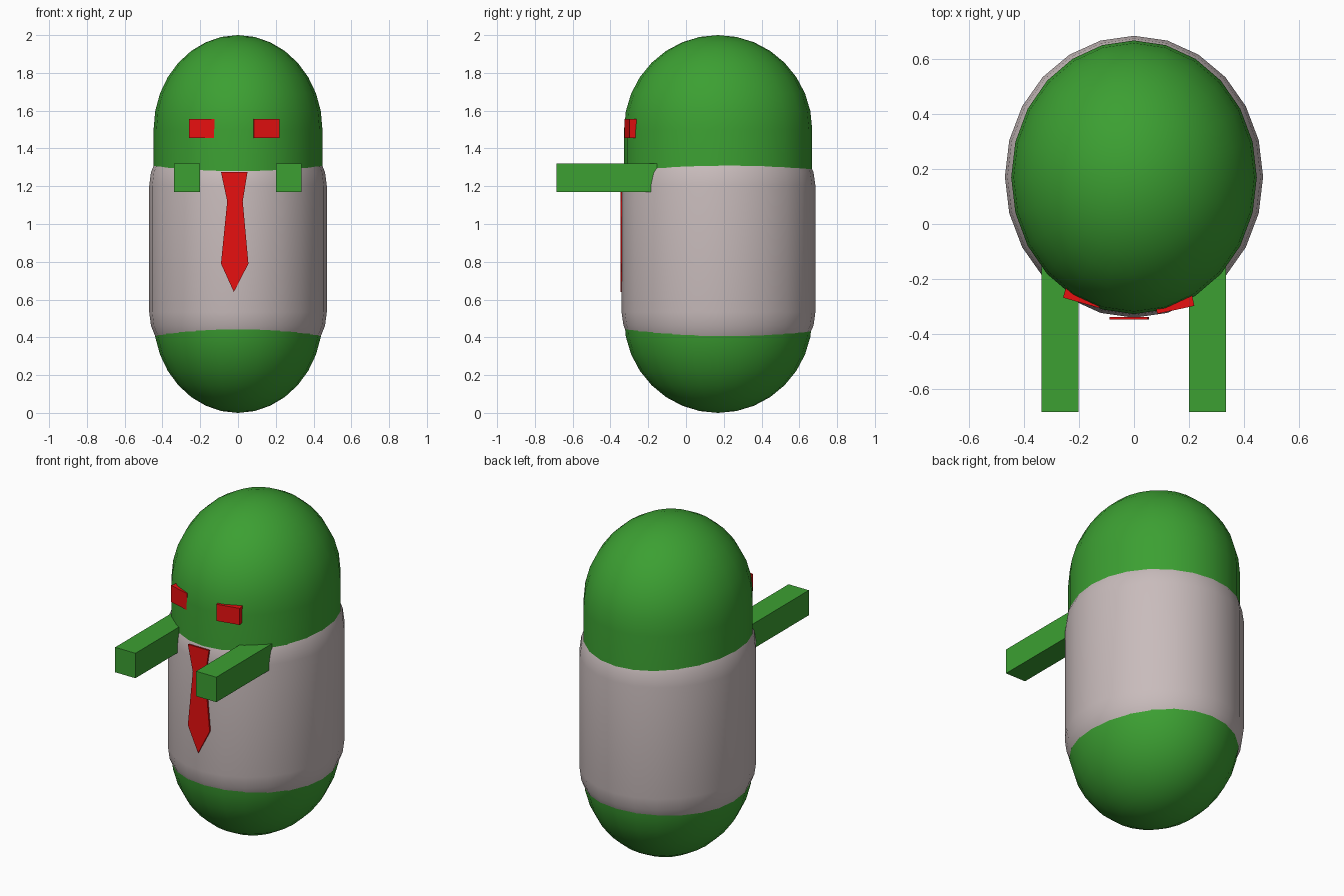
import bpy, bmesh
from math import sin, cos, pi, radians

if "Cube" in bpy.data.objects:
    bpy.data.objects.remove(bpy.data.objects["Cube"])


def material(name, rgb):
    m = bpy.data.materials.new(name)
    m.diffuse_color = (*rgb, 1)
    m.use_nodes = True
    m.node_tree.nodes["Principled BSDF"].inputs["Base Color"].default_value = m.diffuse_color
    return m


GREEN = material("green", (0.045, 0.35, 0.032))
SHIRT = material("shirt_grey", (0.58, 0.50, 0.50))
RED = material("red", (0.80, 0.005, 0.005))


def finish(bm, name, mat):
    bmesh.ops.recalc_face_normals(bm, faces=bm.faces)
    me = bpy.data.meshes.new(name)
    bm.to_mesh(me)
    bm.free()
    ob = bpy.data.objects.new(name, me)
    bpy.context.collection.objects.link(ob)
    me.materials.append(mat)
    return ob


def capsule(name, mat, center, rx, ry, cap, half, segs=24, rings=8):
    """Elliptical capsule: half = half height of the straight part, cap = dome height."""
    bm = bmesh.new()
    profile = []
    for side in (-1, 1):
        angles = [pi / 2 * i / rings for i in range(rings)]
        if side < 0:
            angles.reverse()
        profile += [(cos(a), side * (half + cap * sin(a))) for a in angles]
    cx, cy, cz = center
    loops = [[bm.verts.new((cx + rx * r * cos(2 * pi * k / segs),
                            cy + ry * r * sin(2 * pi * k / segs), cz + z))
              for k in range(segs)] for r, z in profile]
    for a, b in zip(loops, loops[1:]):
        for k in range(segs):
            n = (k + 1) % segs
            bm.faces.new((a[k], a[n], b[n], b[k]))
    for loop, s in ((loops[0], -1), (loops[-1], 1)):
        pole = bm.verts.new((cx, cy, cz + s * (half + cap)))
        for k in range(segs):
            bm.faces.new((loop[k], loop[(k + 1) % segs], pole))
    for f in bm.faces:
        f.smooth = True
    return finish(bm, name, mat)


def box(name, mat, center, size, turn=0):
    bm = bmesh.new()
    bmesh.ops.create_cube(bm, size=1)
    bmesh.ops.scale(bm, vec=size, verts=bm.verts)
    ob = finish(bm, name, mat)
    ob.location = center
    ob.rotation_euler.z = radians(turn)
    return ob


# Body and the shirt wrapped around it
capsule("body", GREEN, (0, 0.17, 1.0), 0.447, 0.498, 0.5, 0.5)
capsule("shirt", SHIRT, (0, 0.172, 0.868), 0.47, 0.513, 0.36, 0.335)

# Arms reaching forward
for side, x in (("left", -0.27), ("right", 0.268)):
    box(side + "_arm", GREEN, (x, -0.3425, 1.245), (0.135, 0.685, 0.15))

# Eyes lying against the curve of the face
box("left_eye", RED, (-0.185, -0.263, 1.505), (0.138, 0.05, 0.10), -16)
box("right_eye", RED, (0.147, -0.288, 1.505), (0.138, 0.05, 0.10), 12)

# Tie: thin flat outline on the shirt front
outline = [(-0.09, 1.275), (0.05, 1.275), (0.025, 1.12), (0.055, 0.79),
           (-0.022, 0.64), (-0.09, 0.79), (-0.057, 1.12)]
bm = bmesh.new()
face = bm.faces.new([bm.verts.new((x, -0.348, z)) for x, z in outline])
ext = bmesh.ops.extrude_face_region(bm, geom=[face], use_keep_orig=True)
bmesh.ops.translate(bm, vec=(0, 0.01, 0),
                    verts=[v for v in ext["geom"] if isinstance(v, bmesh.types.BMVert)])
finish(bm, "tie", RED)
